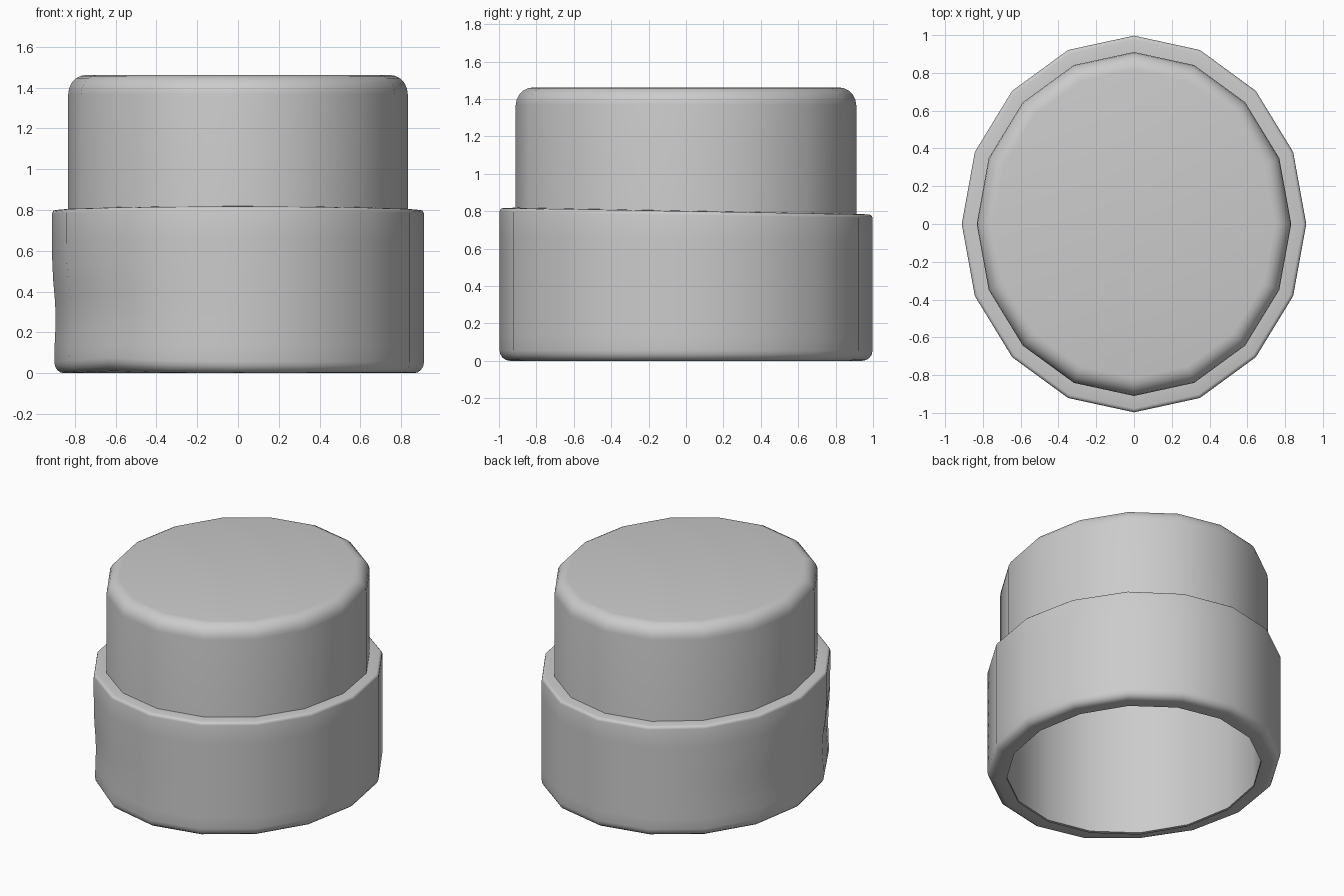
import bpy, bmesh, math

if "Cube" in bpy.data.objects:
    bpy.data.objects.remove(bpy.data.objects["Cube"])

SIDES = 16
RX, RY = 0.912, 0.997   # oval radii


def arc(r, z, rad, a0, a1, n=4):
    """Rounded corner centred on (r, z), angles in degrees."""
    return [(r + rad * math.cos(math.radians(a0 + (a1 - a0) * i / n)),
             z + rad * math.sin(math.radians(a0 + (a1 - a0) * i / n))) for i in range(n + 1)]


def oval_lathe(name, profile, cap_ends=False, closed=False, shape=None):
    """Sweep an (r, z) profile round a 16-sided oval."""
    bm = bmesh.new()
    rings = []
    for r, z in profile:
        ring = []
        for i in range(SIDES):
            a = 2 * math.pi * i / SIDES
            rr, zz = shape(r, z, a) if shape else (r, z)
            ring.append(bm.verts.new((RX * rr * math.cos(a), RY * rr * math.sin(a), zz)))
        rings.append(ring)
    pairs = list(zip(rings, rings[1:]))
    if closed:
        pairs.append((rings[-1], rings[0]))
    for lo, hi in pairs:
        for i in range(SIDES):
            j = (i + 1) % SIDES
            bm.faces.new((lo[i], lo[j], hi[j], hi[i]))
    if cap_ends:
        bm.faces.new(rings[0])
        bm.faces.new(rings[-1])
    bmesh.ops.recalc_face_normals(bm, faces=bm.faces[:])
    mesh = bpy.data.meshes.new(name)
    bm.to_mesh(mesh)
    bm.free()
    ob = bpy.data.objects.new(name, mesh)
    bpy.context.collection.objects.link(ob)
    bpy.ops.object.select_all(action='DESELECT')
    ob.select_set(True)
    bpy.context.view_layer.objects.active = ob
    bpy.ops.object.shade_smooth_by_angle(angle=math.radians(35))
    return ob


def worn(r, z, a):
    """Slanted upper edge and a shallow dent on the front left side."""
    da = a - math.radians(200)
    side = math.exp(-(da / 0.5) ** 2)
    outer = max(0, min(1, (r - 0.9) / 0.08))
    dent = 0.03 * math.exp(-((z - 0.29) / 0.16) ** 2) + 0.018 * math.exp(-(z / 0.2) ** 2)
    lift = 0.02 * math.exp(-((a - math.radians(225)) / 0.35) ** 2) if z < 0.06 else 0
    return r - dent * side * outer, z + lift * outer - 0.017 * math.sin(a) * z / 0.8


# Inner cap: hollow shell, open below, with a rounded top edge
cap = [(0.868, 1.42), (0.868, 0.01), (0.913, 0.01)]
cap += arc(0.913 - 0.095, 1.462 - 0.095, 0.095, 0, 90, 5)
oval_lathe("inner_cap", cap, cap_ends=True)

# Outer collar: thicker band round the lower half
collar = [(0.868, 0.0)] + arc(0.945, 0.055, 0.055, -90, 0)
collar += [(1.0, z) for z in (0.13, 0.21, 0.29, 0.37, 0.45, 0.54, 0.65)]
collar += arc(0.98, 0.78, 0.02, 0, 90, 3) + [(0.905, 0.802)]
oval_lathe("outer_collar", collar, shape=worn)
